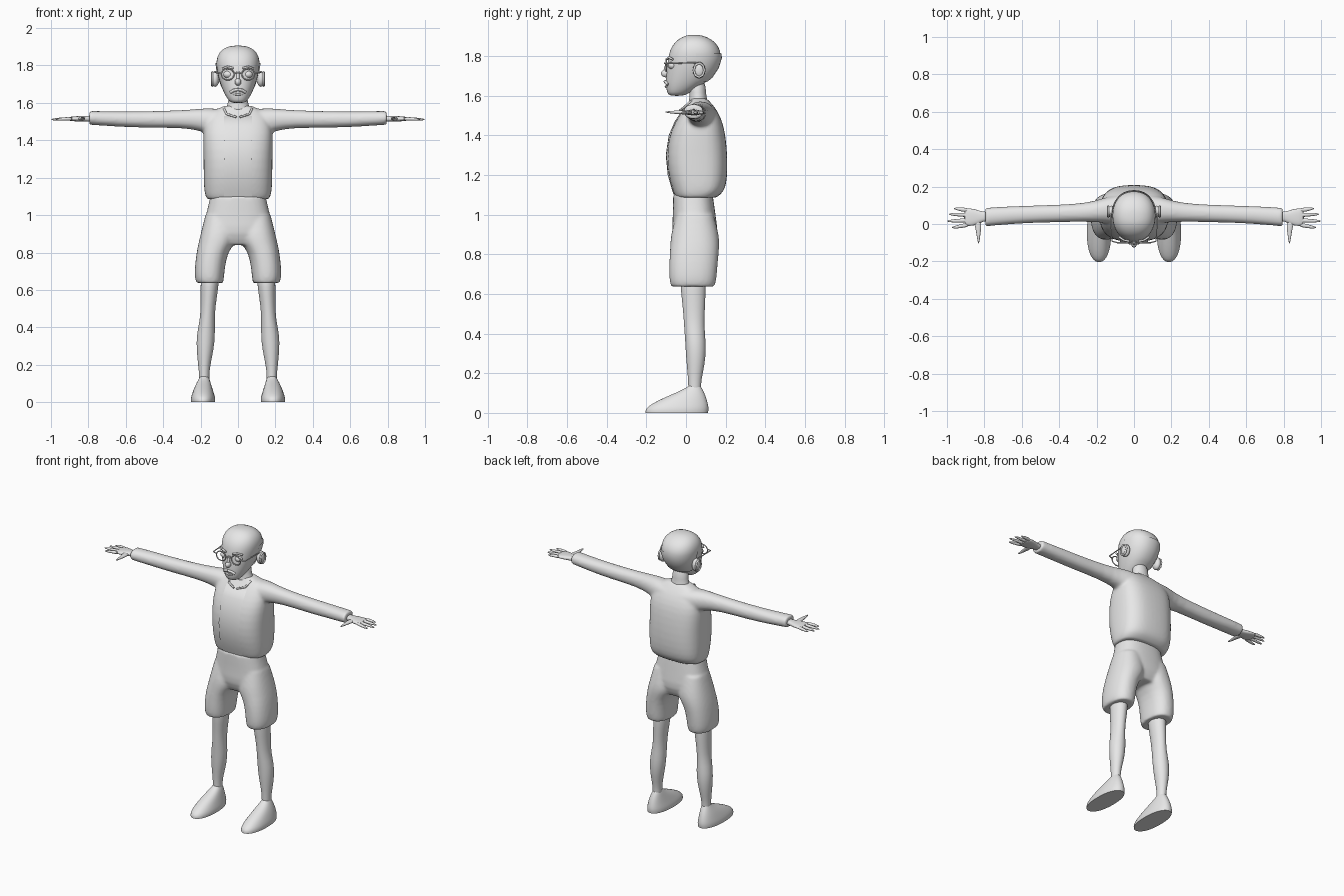
import bpy, bmesh, math
from mathutils import Vector

cube = bpy.data.objects.get("Cube")
if cube:
    bpy.data.objects.remove(cube, do_unlink=True)

GREY = (0.8, 0.8, 0.8, 1)
clay = bpy.data.materials.new("plain grey")
clay.use_nodes = True
clay.diffuse_color = GREY
clay.node_tree.nodes["Principled BSDF"].inputs["Base Color"].default_value = GREY


def loft(bm, axis, sections, power=2.0, sides=(1,), crisp=False, count=24):
    """Skin rounded sections given as (position, low, high, low, high)."""
    crease = bm.edges.layers.float.get("crease_edge") or bm.edges.layers.float.new("crease_edge")
    for side in sides:
        rings = []
        for pos, u0, u1, v0, v1 in sections:
            ring = []
            for i in range(count):
                c = math.cos(math.tau * i / count)
                s = math.sin(math.tau * i / count)
                u = (u0 + u1) / 2 + (u1 - u0) / 2 * math.copysign(abs(c) ** (2 / power), c)
                v = (v0 + v1) / 2 + (v1 - v0) / 2 * math.copysign(abs(s) ** (2 / power), s)
                x, y, z = {"x": (pos, u, v), "y": (u, pos, v), "z": (u, v, pos)}[axis]
                ring.append(bm.verts.new((x * side, y, z)))
            rings.append(ring)
        for low, high in zip(rings, rings[1:]):
            for i in range(count):
                j = (i + 1) % count
                bm.faces.new((low[i], low[j], high[j], high[i]))
        for ring in (rings[0], rings[-1]):
            cap = bm.faces.new(ring)
            if crisp:
                for edge in cap.edges:
                    edge[crease] = 1.0


def centred(rows, pad=0.0):
    """Turn (z, half width, front, back) rows into full sections."""
    return [(z, -w - pad, w + pad, f - pad, b + pad) for z, w, f, b in rows]


def cut(bm, point, normal):
    bmesh.ops.bisect_plane(bm, geom=bm.verts[:] + bm.edges[:] + bm.faces[:],
                           plane_co=point, plane_no=normal, clear_outer=True)


def finish(bm, name, subdivide=1, fuse=0.0):
    bmesh.ops.recalc_face_normals(bm, faces=bm.faces[:])
    mesh = bpy.data.meshes.new(name)
    bm.to_mesh(mesh)
    bm.free()
    mesh.materials.append(clay)
    obj = bpy.data.objects.new(name, mesh)
    bpy.context.collection.objects.link(obj)
    bpy.ops.object.select_all(action="DESELECT")
    obj.select_set(True)
    bpy.context.view_layer.objects.active = obj
    bpy.ops.object.shade_smooth_by_angle(angle=math.radians(60))
    if subdivide:
        mod = obj.modifiers.new("round", "SUBSURF")
        mod.levels = mod.render_levels = subdivide
    if fuse:
        mod = obj.modifiers.new("fuse", "REMESH")
        mod.mode = "VOXEL"
        mod.voxel_size = fuse
        mod.use_smooth_shade = True
        mod = obj.modifiers.new("relax", "SMOOTH")
        mod.iterations = 6
    return obj


def ball(name, centre, size, sides=(1, -1)):
    bm = bmesh.new()
    for side in sides:
        made = bmesh.ops.create_uvsphere(bm, u_segments=20, v_segments=12, radius=1)["verts"]
        bmesh.ops.scale(bm, vec=size, verts=made)
        bmesh.ops.translate(bm, vec=(centre[0] * side, centre[1], centre[2]), verts=made)
    return finish(bm, name, 0)


def tube(name, points, radius, sides=(1, -1), closed=False):
    curve = bpy.data.curves.new(name, "CURVE")
    curve.dimensions = "3D"
    curve.bevel_depth = radius
    curve.bevel_resolution = 2
    curve.use_fill_caps = True
    for side in sides:
        spline = curve.splines.new("POLY")
        spline.points.add(len(points) - 1)
        for target, (x, y, z) in zip(spline.points, points):
            target.co = (x * side, y, z, 1)
        spline.use_cyclic_u = closed
    curve.materials.append(clay)
    obj = bpy.data.objects.new(name, curve)
    bpy.context.collection.objects.link(obj)
    return obj


BOTH = (1, -1)

# Jacket: boxy torso fused with outstretched sleeves
torso = [(1.085, .165, -.05, .15), (1.1, .175, -.06, .175), (1.13, .182, -.07, .2),
         (1.2, .185, -.09, .21), (1.3, .185, -.1, .21), (1.4, .188, -.085, .2),
         (1.47, .185, -.055, .185), (1.53, .165, -.015, .155),
         (1.565, .12, .015, .125), (1.585, .07, .025, .105)]
bm = bmesh.new()
loft(bm, "z", centred(torso), 2.8, crisp=True)
loft(bm, "x", [(.05, 0, .16, 1.43, 1.565), (.15, .005, .145, 1.43, 1.572),
               (.2, .01, .125, 1.45, 1.57), (.3, .012, .107, 1.468, 1.56),
               (.5, .008, .1, 1.466, 1.555), (.65, 0, .096, 1.473, 1.555),
               (.795, -.013, .087, 1.483, 1.557)], 2.2, BOTH, crisp=True)
finish(bm, "jacket", fuse=.009)

# Shirt strip showing between the jacket edges
bm = bmesh.new()
loft(bm, "z", centred(torso[1:-2], .002), 2.8, count=48)
for point, normal in (((.075, 0, 0), (1, 0, 0)), ((-.075, 0, 0), (-1, 0, 0)),
                      ((0, .03, 0), (0, 1, 0))):
    cut(bm, point, normal)
finish(bm, "shirt_front", 0)
tube("collar", [(.07, .06, 1.575), (.075, .02, 1.568), (.06, -.01, 1.54), (.01, -.03, 1.525)], .006)

# Shorts: hips fused with two wide legs
bm = bmesh.new()
loft(bm, "z", centred([(1.1, .15, -.065, .135), (1.05, .16, -.067, .143), (.98, .178, -.067, .152),
                       (.9, .195, -.075, .165), (.84, .17, -.04, .13)]), 2.5, crisp=True)
loft(bm, "z", [(1.0, .01, .175, -.05, .14), (.9, .0, .2, -.077, .167), (.85, .015, .212, -.08, .17),
               (.8, .055, .222, -.083, .165), (.72, .07, .232, -.086, .158),
               (.66, .075, .232, -.084, .153), (.637, .08, .222, -.075, .143)], 2.3, BOTH, crisp=True)
finish(bm, "shorts", fuse=.009)

# Bare legs
bm = bmesh.new()
loft(bm, "z", [(.7, .1, .2, -.03, .1), (.62, .103, .2, -.027, .1), (.52, .12, .2, -.015, .095),
               (.44, .125, .203, -.01, .092), (.36, .122, .222, -.004, .1), (.28, .13, .222, 0, .1),
               (.2, .148, .213, .008, .085), (.14, .155, .207, .012, .073),
               (.08, .15, .21, .01, .08)], sides=BOTH)
finish(bm, "legs")

# Feet: flat soles sloping down to the toes
bm = bmesh.new()
loft(bm, "z", [(0, .122, .252, -.205, .112), (.02, .12, .254, -.207, .116), (.045, .128, .246, -.175, .112),
               (.075, .137, .235, -.115, .103), (.1, .145, .223, -.055, .093),
               (.125, .153, .21, 0, .08), (.14, .16, .203, .015, .07)], 2.2, BOTH, crisp=True)
finish(bm, "feet")

# Hands: wrist and palm, tapered fingers, thumb pointing forward
bm = bmesh.new()
loft(bm, "x", [(.76, .015, .065, 1.497, 1.535), (.81, .015, .065, 1.5, 1.53), (.84, -.005, .077, 1.5, 1.53),
               (.88, -.012, .085, 1.502, 1.528), (.91, -.01, .083, 1.504, 1.524)], 2.4, BOTH)
for root, end, reach in ((.074, .082, .965), (.048, .052, .99), (.02, .016, 1.0), (-.004, -.018, .975)):
    loft(bm, "x", [(.88, root - .013, root + .013, 1.504, 1.526),
                   (.93, (root + end) / 2 - .011, (root + end) / 2 + .011, 1.505, 1.524),
                   (reach - .02, end - .008, end + .008, 1.505, 1.519),
                   (reach, end - .003, end + .003, 1.508, 1.514)], sides=BOTH, count=10)
loft(bm, "y", [(.03, .815, .865, 1.504, 1.526), (-.02, .815, .848, 1.505, 1.526),
               (-.06, .822, .842, 1.508, 1.524), (-.09, .825, .837, 1.512, 1.522),
               (-.105, .829, .833, 1.515, 1.519)], sides=BOTH, count=12)
finish(bm, "hands")

# Head, neck and the hair around the back of the head
skull = [(1.598, .035, -.085, -.01), (1.615, .053, -.096, .02), (1.65, .074, -.102, .08),
         (1.69, .091, -.102, .13), (1.74, .107, -.097, .163), (1.79, .116, -.091, .178),
         (1.83, .117, -.082, .174), (1.87, .103, -.058, .15), (1.897, .07, -.02, .105),
         (1.907, .025, .015, .065)]
bm = bmesh.new()
loft(bm, "z", centred(skull), 2.2)
finish(bm, "head")
bm = bmesh.new()
loft(bm, "z", centred([(1.54, .075, .005, .12), (1.575, .062, .015, .108), (1.61, .05, .02, .1),
                       (1.68, .052, .01, .1)]))
finish(bm, "neck")
bm = bmesh.new()
loft(bm, "z", centred(skull[2:7], .003), 2.2, count=40)
for point, normal in (((0, 0, 1.812), (0, 0, 1)), ((0, 0, 1.67), (0, 0, -1)),
                      ((0, .05, 0), (0, -1, 0))):
    cut(bm, point, normal)
finish(bm, "hair", 0)

# Face: ears, eyes, nose, brows, moustache and lip
ears = ball("ears", (.122, .066, 1.728), (.022, .032, .042))
tube("ear_rims", [(.138, .066 + .027 * math.cos(a / 8 * math.tau), 1.728 + .036 * math.sin(a / 8 * math.tau))
                  for a in range(8)], .006, closed=True)
ball("eyes", (.052, -.068, 1.752), (.026, .022, .02))
ball("nose", (0, -.102, 1.712), (.017, .024, .02), (1,))
tube("nose_bridge", [(0, -.093, 1.765), (0, -.108, 1.715)], .009, (1,))
tube("eyebrows", [(.025, -.093, 1.785), (.055, -.086, 1.793), (.082, -.068, 1.783)], .006)
tube("moustache", [(0, -.105, 1.671), (.022, -.102, 1.668), (.04, -.09, 1.656)], .008)
tube("lower_lip", [(-.025, -.096, 1.648), (0, -.102, 1.645), (.025, -.096, 1.648)], .006, (1,))

# Glasses: round rims, bridge and temple arms
RIM = .034
tube("glasses_rims", [(.055 + RIM * math.cos(a / 24 * math.tau), -.1, 1.753 + RIM * .9 * math.sin(a / 24 * math.tau))
                      for a in range(24)], .0035, closed=True)
tube("glasses_bridge", [(-.022, -.1, 1.757), (0, -.108, 1.763), (.022, -.1, 1.757)], .0035, (1,))
tube("glasses_arms", [(.088, -.1, 1.76), (.118, -.092, 1.762), (.125, .05, 1.766), (.122, .075, 1.75)], .0035)
